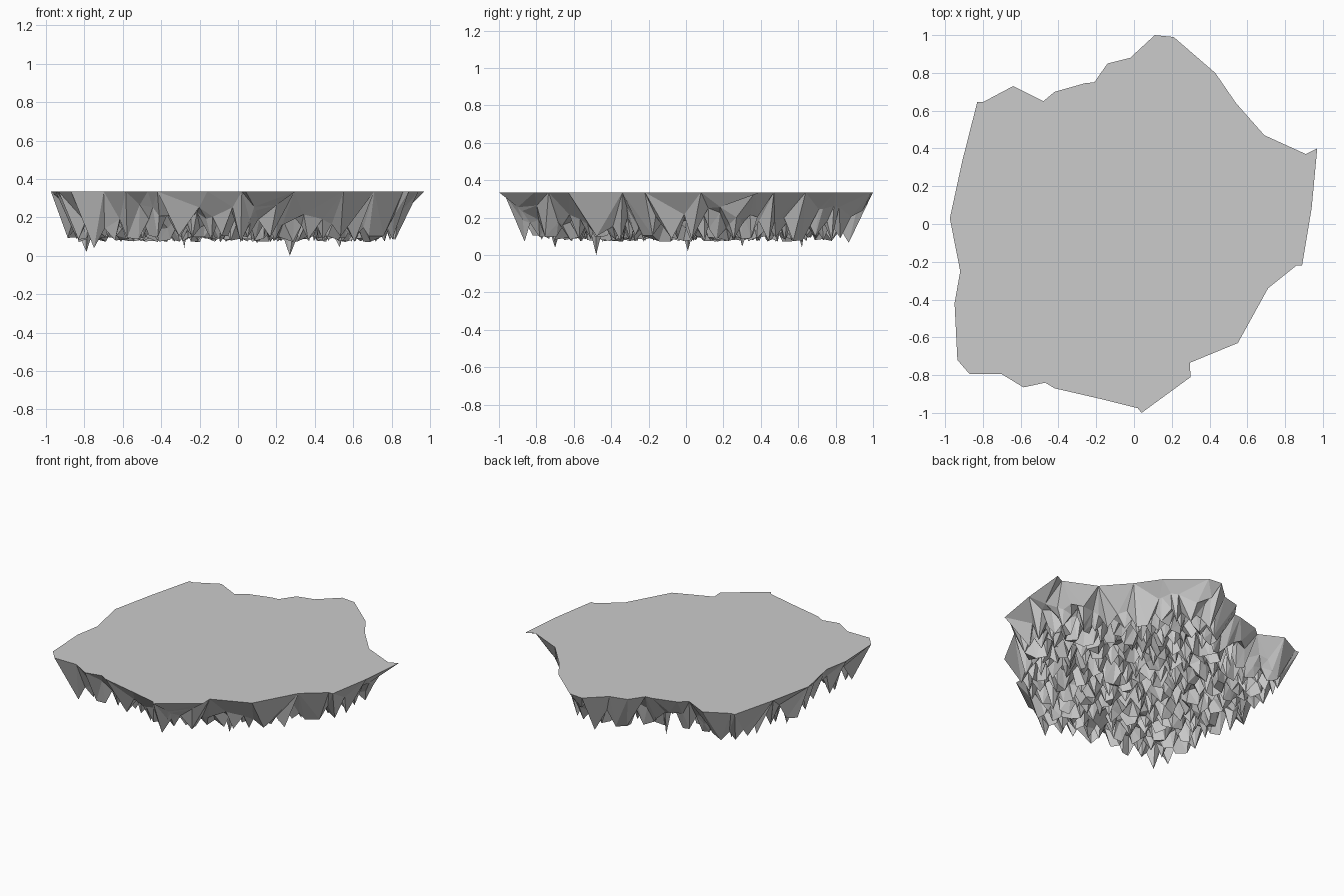
import bpy, random
from mathutils import Vector
from mathutils.geometry import delaunay_2d_cdt, intersect_point_line

if "Cube" in bpy.data.objects:
    bpy.data.objects.remove(bpy.data.objects["Cube"])

random.seed(7)
TOP = 0.335

# Rim outline, counter-clockwise from the back
rim = [(0.11, 1.0), (-0.02, 0.88), (-0.14, 0.85), (-0.21, 0.75), (-0.26, 0.745), (-0.42, 0.70),
       (-0.48, 0.65), (-0.64, 0.73), (-0.80, 0.645), (-0.83, 0.645), (-0.91, 0.33), (-0.975, 0.03),
       (-0.92, -0.25), (-0.95, -0.42), (-0.935, -0.72), (-0.87, -0.795), (-0.70, -0.795),
       (-0.585, -0.865), (-0.47, -0.84), (-0.42, -0.87), (-0.16, -0.93), (0.02, -0.975),
       (0.04, -1.0), (0.30, -0.81), (0.295, -0.735), (0.55, -0.63), (0.71, -0.34), (0.86, -0.22),
       (0.89, -0.22), (0.94, 0.08), (0.97, 0.40), (0.91, 0.37), (0.69, 0.47), (0.54, 0.64),
       (0.43, 0.80), (0.21, 0.99)]
rim = [Vector(p) for p in rim]
n = len(rim)
edges = [(rim[i], rim[(i + 1) % n]) for i in range(n)]


def inside(p):
    hit = False
    for a, b in edges:
        if (a.y > p.y) != (b.y > p.y) and p.x < a.x + (p.y - a.y) * (b.x - a.x) / (b.y - a.y):
            hit = not hit
    return hit


def rim_distance(p):
    best = 9
    for a, b in edges:
        q, t = intersect_point_line(p, a, b)
        t = min(max(t, 0), 1)
        best = min(best, (p - a.lerp(b, t)).length)
    return best


# A few long spikes
long_spikes = [(0.27, -0.48, 0.0), (-0.79, 0.01, 0.02), (-0.28, 0.62, 0.04),
               (0.53, 0.3, 0.045), (-0.75, -0.7, 0.04), (0.1, 0.87, 0.065)]
pts = [Vector((x, y)) for x, y, z in long_spikes]
heights = [z for x, y, z in long_spikes]
tips = list(pts)

# Jittered field: isolated sharp tips with high valleys between them
STEP = 0.05
sites = []
for i in range(-21, 22):
    for j in range(-24, 25):
        p = Vector((i + (j % 2) * 0.5 + random.uniform(-.3, .3),
                    j * 0.87 + random.uniform(-.3, .3))) * STEP
        if inside(p) and rim_distance(p) > 0.05:
            sites.append(p)
random.shuffle(sites)
for p in sites:
    d = min((p - q).length for q in tips)
    edge = rim_distance(p)
    if d < 0.025:
        continue
    if d > 0.058 and edge > 0.085:
        tips.append(p)
        heights.append(random.uniform(0.07, 0.105))
    elif edge > 0.085 or random.random() < 0.3:
        heights.append(random.uniform(0.14, 0.25) if edge > 0.085
                       else random.uniform(0.2, 0.27))
    else:
        continue
    pts.append(p)

# Triangulate the underside inside the rim
co, _, faces, orig, _, _ = delaunay_2d_cdt(rim + pts, [], [list(range(n))], 1, 1e-5)
z_all = [TOP] * n + heights
verts = [(c.x, c.y, z_all[o[0]]) for c, o in zip(co, orig)]
tris = [tuple(reversed(f)) for f in faces]

# Flat top cap shares the rim vertices
where = {k: i for i, o in enumerate(orig) for k in o}
tris.append(tuple(where[i] for i in range(n)))

mesh = bpy.data.meshes.new("floating_rock")
mesh.from_pydata(verts, [], tris)
mesh.update()
bpy.context.collection.objects.link(bpy.data.objects.new("floating_rock", mesh))
